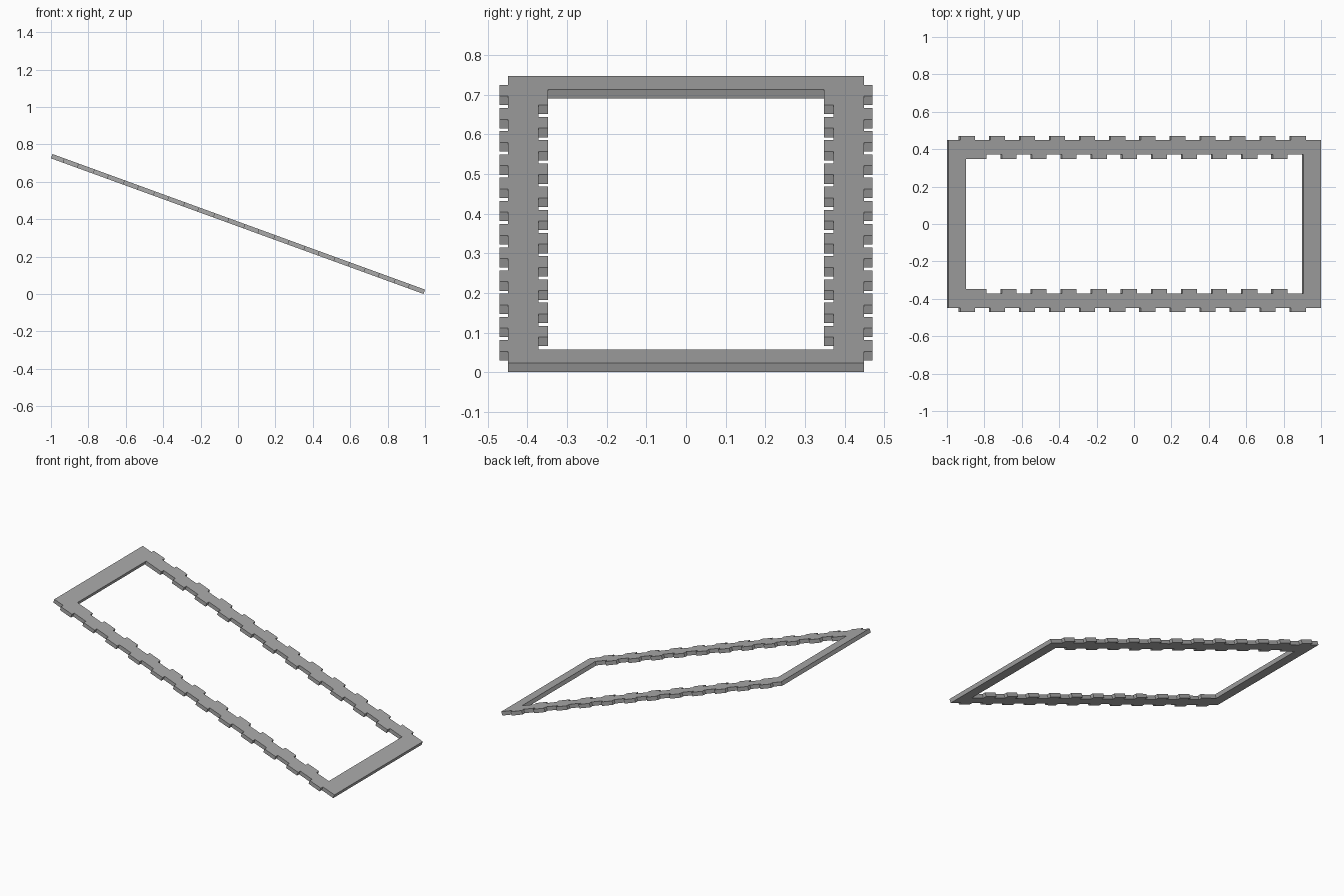
import bpy, bmesh, math
from mathutils import Matrix

cube = bpy.data.objects.get("Cube")
if cube:
    bpy.data.objects.remove(cube, do_unlink=True)

TILT = math.radians(20)
THICK = 0.0245
HALF_LEN = 1.06
OPEN_LEN = 0.96
PITCH, TOOTH = 0.1712, 0.083

grey = bpy.data.materials.new("plain_grey")
grey.use_nodes = True
colour = (0.4, 0.4, 0.4, 1)
grey.diffuse_color = colour
grey.node_tree.nodes["Principled BSDF"].inputs["Base Color"].default_value = colour


def toothed_side(half, base, tip, teeth):
    """Stepped edge from -half to half; teeth are (start, end) spans at tip."""
    pts = [(-half, base)]
    for start, end in teeth:
        pts += [(start, base), (start, tip), (end, tip), (end, base)]
    pts.append((half, base))
    # a tooth that begins at the corner needs no step there
    return pts[2:] if teeth[0][0] <= -half else pts


def closed_loop(bm, side):
    """Mirror one long side to the other and join both into a ring of edges."""
    pts = side + [(x, -y) for x, y in reversed(side)]
    verts = [bm.verts.new((x, y, -THICK / 2)) for x, y in pts]
    return [bm.edges.new((v, verts[i - 1])) for i, v in enumerate(verts)]


# Tooth spans along the outer and inner long edges
outer_teeth = [(-0.993 + i * PITCH, -0.993 + i * PITCH + TOOTH) for i in range(12)]
inner_teeth = [(-0.844 + i * PITCH - TOOTH, -0.844 + i * PITCH) for i in range(11)]
inner_teeth[0] = (-OPEN_LEN, inner_teeth[0][1])

# Flat frame outline with its opening, raised to a thin plate
bm = bmesh.new()
edges = closed_loop(bm, toothed_side(HALF_LEN, 0.449, 0.471, outer_teeth))
edges += closed_loop(bm, toothed_side(OPEN_LEN, 0.372, 0.3485, inner_teeth))
bmesh.ops.triangle_fill(bm, edges=edges, use_beauty=True)
raised = bmesh.ops.extrude_face_region(bm, geom=bm.faces[:], use_keep_orig=True)
top = [g for g in raised["geom"] if isinstance(g, bmesh.types.BMVert)]
bmesh.ops.translate(bm, verts=top, vec=(0, 0, THICK))
bmesh.ops.recalc_face_normals(bm, faces=bm.faces[:])

# Lean the plate so that its left end rests on the ground
bm.transform(Matrix.Rotation(TILT, 4, "Y"))
lowest = min(v.co.z for v in bm.verts)
bmesh.ops.translate(bm, verts=bm.verts[:], vec=(0, 0, -lowest))

mesh = bpy.data.meshes.new("notched_frame")
bm.to_mesh(mesh)
bm.free()
mesh.materials.append(grey)
frame = bpy.data.objects.new("notched_frame", mesh)
bpy.context.collection.objects.link(frame)
